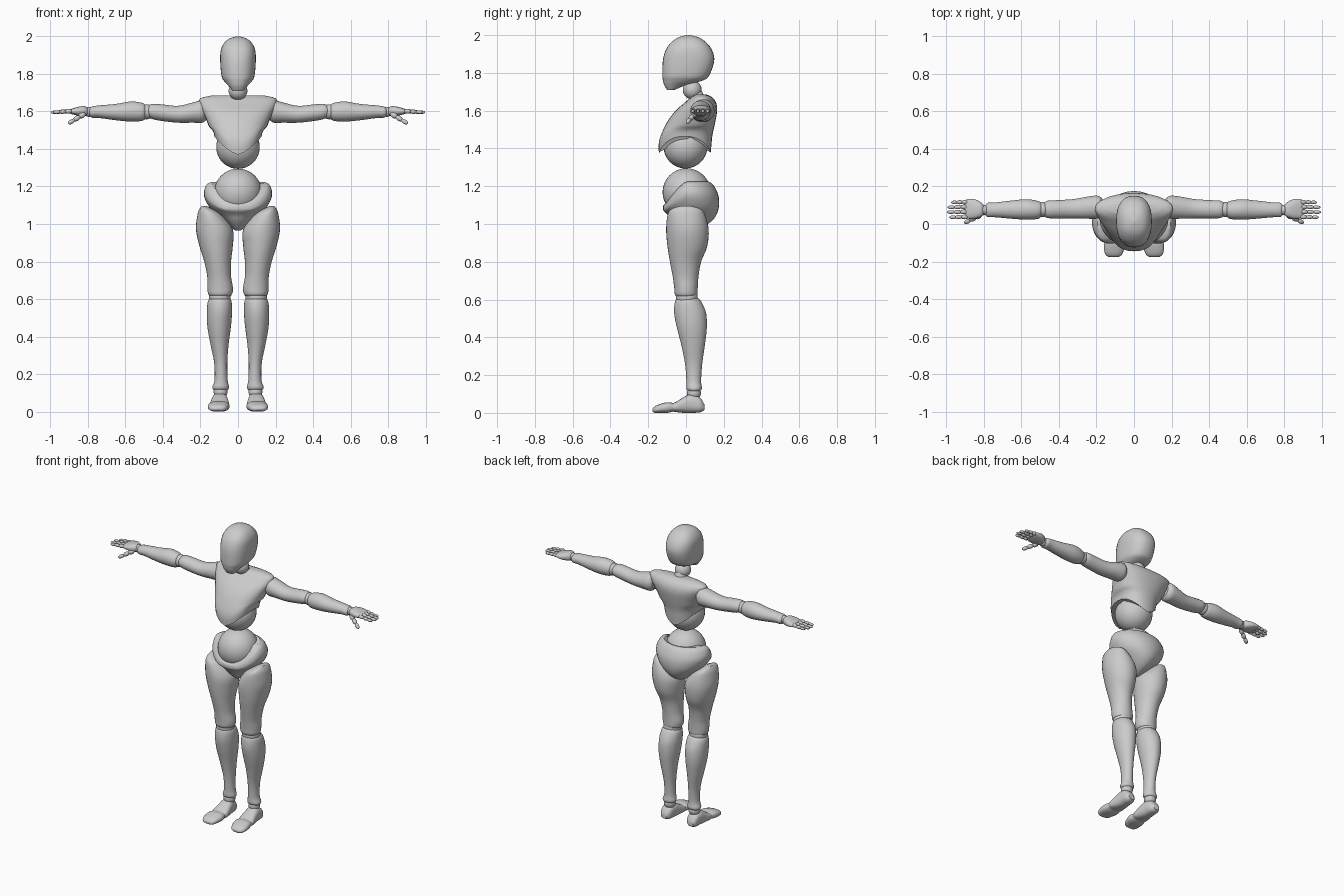
import bpy, bmesh, math
from mathutils import Vector, Matrix

cube = bpy.data.objects.get("Cube")
if cube:
    bpy.data.objects.remove(cube, do_unlink=True)

GREY = (0.6, 0.6, 0.6, 1)
material = bpy.data.materials.new("light grey")
material.use_nodes = True
material.diffuse_color = GREY
material.node_tree.nodes["Principled BSDF"].inputs["Base Color"].default_value = GREY

SEGMENTS, STEPS = 32, 4


def finish(name, bm, side=1):
    """Turn a bmesh into a smooth object, mirrored when side is negative."""
    if side < 0:
        bmesh.ops.scale(bm, vec=(-1, 1, 1), verts=bm.verts)
    bmesh.ops.recalc_face_normals(bm, faces=bm.faces)
    mesh = bpy.data.meshes.new(name)
    bm.to_mesh(mesh)
    bm.free()
    mesh.materials.append(material)
    obj = bpy.data.objects.new(name, mesh)
    bpy.context.collection.objects.link(obj)
    bpy.ops.object.select_all(action="DESELECT")
    obj.select_set(True)
    bpy.context.view_layer.objects.active = obj
    bpy.ops.object.shade_smooth_by_angle(angle=math.radians(40))
    return obj


def smooth_rows(rows):
    """Refine the section rows with a Catmull-Rom spline."""
    rows = [Vector(r) for r in rows]
    padded = [rows[0]] + rows + [rows[-1]]
    result = []
    for a, b, c, d in zip(padded, padded[1:], padded[2:], padded[3:]):
        for step in range(STEPS):
            t = step / STEPS
            result.append(b + (c - a) * (t / 2)
                          + (a * 2 - b * 5 + c * 4 - d) * (t * t / 2)
                          + (b * 3 - a - c * 3 + d) * (t ** 3 / 2))
    return result + [rows[-1]]


def loft(name, axis, rows, power=2.0, warp=None, side=1):
    """Skin oval sections: position along the axis, then low/high bounds across it.
    Rows with one value less give a half width instead of the first pair."""
    rows = [r if len(r) == 5 else (r[0], -r[1], *r[1:]) for r in rows]
    bm = bmesh.new()
    rings = []
    for t, a0, a1, b0, b1 in smooth_rows(rows):
        ring = []
        for i in range(SEGMENTS):
            angle = math.tau * i / SEGMENTS
            c, s = math.cos(angle), math.sin(angle)
            a = (a0 + a1) / 2 + (a1 - a0) / 2 * math.copysign(abs(c) ** (2 / power), c)
            b = (b0 + b1) / 2 + (b1 - b0) / 2 * math.copysign(abs(s) ** (2 / power), s)
            point = {"x": (t, a, b), "y": (a, t, b), "z": (a, b, t)}[axis]
            ring.append(bm.verts.new(warp(*point) if warp else point))
        rings.append(ring)
    for low, high in zip(rings, rings[1:]):
        for i in range(SEGMENTS):
            j = (i + 1) % SEGMENTS
            bm.faces.new((low[i], low[j], high[j], high[i]))
    bm.faces.new(rings[0])
    bm.faces.new(rings[-1])
    return finish(name, bm, side)


def ball(name, centre, radius, side=1):
    bm = bmesh.new()
    bmesh.ops.create_uvsphere(bm, u_segments=SEGMENTS, v_segments=20, radius=radius,
                              matrix=Matrix.Translation(centre))
    return finish(name, bm, side)


def digit(name, start, end, radius, side):
    """Three overlapping tapered phalanges from knuckle to tip."""
    bm = bmesh.new()
    start, end = Vector(start), Vector(end)
    run = end - start
    turn = run.to_track_quat("Z", "Y").to_matrix().to_4x4()
    for k in range(3):
        width = radius * (1 - 0.12 * k)
        shape = Matrix.Diagonal((width, width, run.length * 0.2, 1))
        place = Matrix.Translation(start + run * (0.18 + 0.31 * k))
        bmesh.ops.create_uvsphere(bm, u_segments=12, v_segments=8, radius=1,
                                  matrix=place @ turn @ shape)
    return finish(name, bm, side)


def clamp(value):
    return max(0.0, min(1.0, value))


def chest_arch(x, y, z):
    """Lift the lower rim at the flanks, leaving it low at front and back."""
    return x, y, z + 0.1 * clamp(abs(x) / 0.13) ** 1.5 * clamp((1.52 - z) / 0.15)


def pelvis_scoop(x, y, z):
    """Drop the upper rim at the belly."""
    return x, y, z - 0.115 * clamp(-y / 0.11) ** 1.2 * clamp((z - 1.04) / 0.18)


# Head and neck
loft("head", "z", [
    (1.71, .03, -.1, -.06), (1.735, .05, -.115, 0), (1.76, .073, -.122, .09),
    (1.79, .088, -.125, .125), (1.87, .095, -.122, .15), (1.93, .091, -.103, .133),
    (1.97, .07, -.068, .097), (1.99, .042, -.035, .062), (2, .008, .005, .02)], 2.4)
ball("neck_ball", (0, .033, 1.71), .05)
loft("neck_base", "z", [(1.63, .06, .02, .11), (1.68, .04, .025, .095), (1.71, .03, .02, .08)])

# Torso
loft("chest", "z", [
    (1.37, .125, -.143, .13), (1.42, .13, -.145, .135), (1.47, .14, -.133, .14),
    (1.54, .163, -.1, .155), (1.6, .188, -.055, .165), (1.64, .205, -.01, .16),
    (1.67, .2, .025, .14), (1.685, .14, .05, .11)], 2.3, chest_arch)
ball("waist_ball", (0, -.003, 1.41), .116)
ball("belly_ball", (0, .003, 1.168), .127)
loft("pelvis", "z", [
    (.965, .015, -.02, .03), (.99, .045, -.05, .1), (1.03, .09, -.085, .15),
    (1.08, .145, -.105, .172), (1.13, .175, -.12, .175), (1.17, .182, -.122, .165),
    (1.21, .167, -.118, .142), (1.225, .14, -.1, .12)], 2, pelvis_scoop)

for label, side in (("left_", 1), ("right_", -1)):
    # Leg
    loft(label + "thigh", "z", [
        (1.095, .165, .195, -.03, .03), (1.08, .135, .205, -.075, .075),
        (1.05, .085, .216, -.097, .1), (.97, .027, .224, -.105, .12),
        (.88, .028, .205, -.098, .112), (.8, .037, .18, -.085, .08),
        (.72, .037, .164, -.07, .066), (.66, .027, .163, -.062, .062),
        (.625, .032, .158, -.058, .06), (.61, .05, .14, -.04, .045)], 2, None, side)
    ball(label + "knee", (.097, .004, .61), .058, side)
    loft(label + "shin", "z", [
        (.61, .05, .14, -.045, .06), (.59, .035, .16, -.058, .08),
        (.53, .032, .166, -.063, .106), (.45, .038, .163, -.048, .11),
        (.36, .05, .147, -.025, .1), (.26, .057, .127, -.005, .086),
        (.17, .055, .125, .002, .08), (.13, .048, .137, .002, .084),
        (.115, .055, .13, .012, .075)], 2, None, side)
    ball(label + "ankle", (.093, .042, .105), .037, side)
    loft(label + "foot", "y", [
        (.097, .08, .12, .015, .045), (.075, .062, .135, .003, .08),
        (.03, .055, .14, 0, .1), (-.01, .05, .145, 0, .085),
        (-.05, .046, .152, .004, .06), (-.073, .052, .148, .008, .05)], 2.5, None, side)
    loft(label + "toes", "y", [
        (-.065, .052, .148, .008, .052), (-.1, .045, .158, 0, .056),
        (-.14, .054, .159, 0, .046), (-.165, .066, .15, 0, .035),
        (-.177, .085, .133, .008, .022)], 2.5, None, side)

    # Arm
    loft(label + "upper_arm", "x", [
        (.165, .05, .13, 1.56, 1.64), (.19, .03, .15, 1.54, 1.66),
        (.24, .028, .147, 1.54, 1.648), (.32, .03, .133, 1.54, 1.63),
        (.41, .03, .127, 1.55, 1.638), (.46, .032, .124, 1.56, 1.64),
        (.485, .045, .11, 1.575, 1.625)], 2, None, side)
    ball(label + "elbow", (.488, .077, 1.598), .04, side)
    loft(label + "forearm", "x", [
        (.49, .045, .11, 1.565, 1.63), (.51, .028, .122, 1.55, 1.645),
        (.57, .023, .132, 1.546, 1.653), (.65, .028, .125, 1.553, 1.64),
        (.74, .036, .115, 1.565, 1.632), (.78, .037, .113, 1.567, 1.626),
        (.793, .05, .1, 1.58, 1.615)], 2, None, side)
    ball(label + "wrist", (.795, .075, 1.598), .027, side)

    # Hand
    loft(label + "palm", "x", [
        (.795, .055, .095, 1.585, 1.61), (.815, .038, .115, 1.575, 1.628),
        (.85, .028, .132, 1.577, 1.625), (.885, .03, .133, 1.585, 1.615),
        (.9, .04, .125, 1.592, 1.609)], 2.4, None, side)
    fingers = {"index": (.038, .985), "middle": (.065, .998),
               "ring": (.091, .995), "little": (.117, .975)}
    for finger, (y, tip) in fingers.items():
        digit(label + finger + "_finger", (.885, y, 1.602), (tip, y - .002, 1.595), .0125, side)
    digit(label + "thumb", (.815, .05, 1.59), (.905, .005, 1.535), .016, side)
